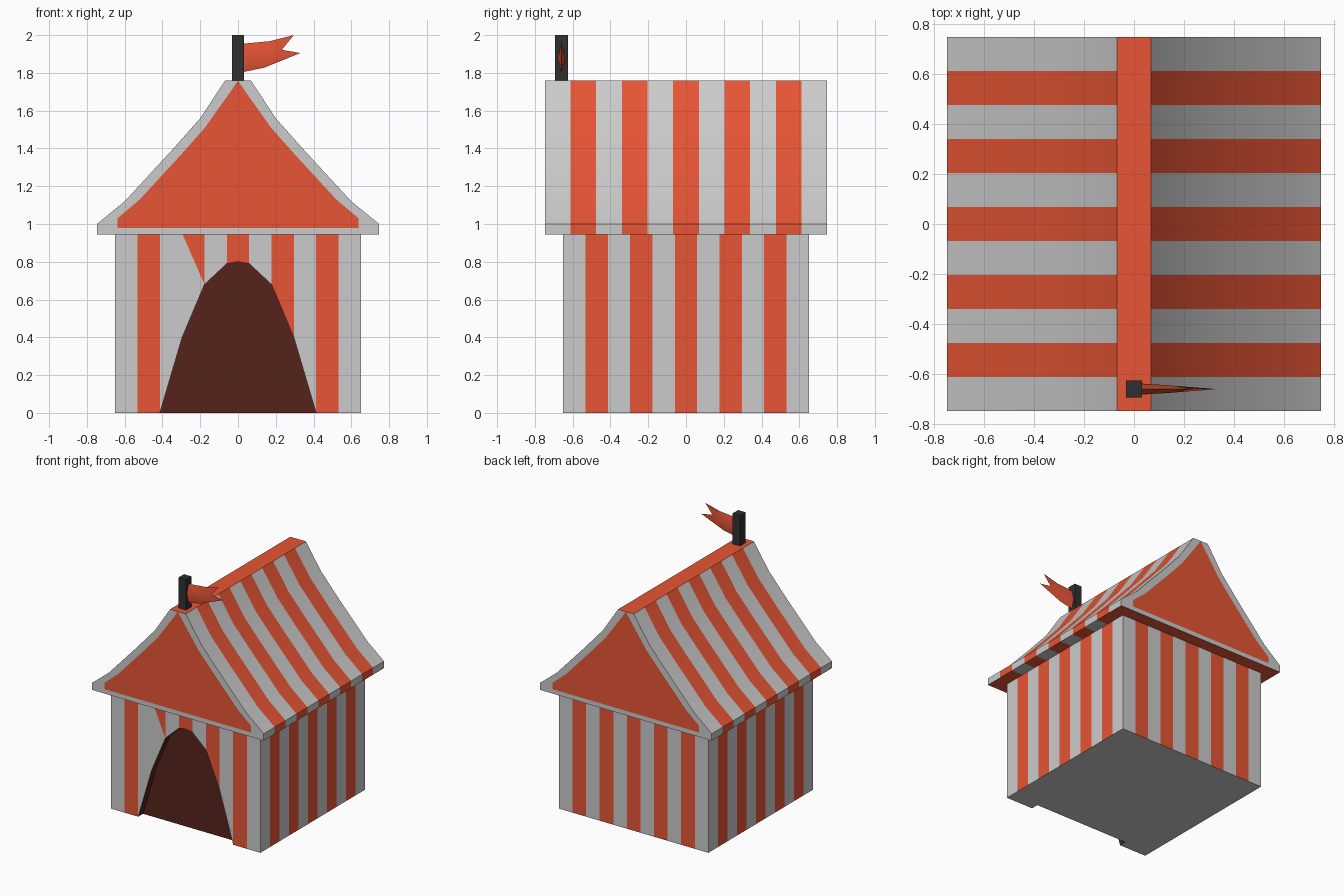
import bpy, bmesh, math

if "Cube" in bpy.data.objects:
    bpy.data.objects.remove(bpy.data.objects["Cube"])


def material(name, rgb):
    m = bpy.data.materials.new(name)
    m.diffuse_color = (*rgb, 1)
    m.use_nodes = True
    m.node_tree.nodes["Principled BSDF"].inputs["Base Color"].default_value = m.diffuse_color
    return m


WHITE = material("white_canvas", (0.8, 0.8, 0.8))
RED = material("red_canvas", (0.8, 0.09, 0.035))
DARK = material("dark_interior", (0.09, 0.017, 0.011))
BLACK = material("black_wood", (0.03, 0.03, 0.03))
MATS = [WHITE, RED, DARK, BLACK]


def build(name, polys, angle=35):
    """Join (points, material index) polygons into one welded mesh."""
    bm = bmesh.new()
    verts = {}
    for pts, mat in polys:
        vs = []
        for p in pts:
            key = tuple(round(c, 4) for c in p)
            if key not in verts:
                verts[key] = bm.verts.new(key)
            if verts[key] not in vs:
                vs.append(verts[key])
        if len(vs) > 2:
            bm.faces.new(vs).material_index = mat
    bmesh.ops.recalc_face_normals(bm, faces=bm.faces)
    me = bpy.data.meshes.new(name)
    bm.to_mesh(me)
    bm.free()
    for m in MATS:
        me.materials.append(m)
    ob = bpy.data.objects.new(name, me)
    bpy.context.collection.objects.link(ob)
    bpy.ops.object.select_all(action='DESELECT')
    ob.select_set(True)
    bpy.context.view_layer.objects.active = ob
    bpy.ops.object.shade_smooth_by_angle(angle=math.radians(angle))
    return ob


def mirrored(half):
    """Left half profile ending on the centre line -> full profile."""
    return half + [(-x, z) for x, z in half[-2::-1]]


N = 11

# Striped walls: two sides and the back
W, H, INNER = 0.65, 0.95, -0.59
e = [-W + 2 * W * i / N for i in range(N + 1)]
polys = []
for i in range(N):
    a, b = e[i], e[i + 1]
    for place in (lambda t, z: (W, t, z), lambda t, z: (-W, t, z), lambda t, z: (t, W, z)):
        polys.append(([place(a, 0), place(b, 0), place(b, H), place(a, H)], i % 2))

# Front wall with the arched doorway
door = mirrored([(e[2], 0), (e[3], 0.40), (e[4], 0.68), (e[5], 0.79), (0, 0.80)])
for i in range(N):
    a, b = e[i], e[i + 1]
    low = [(x, -W, z) for x, z in door if a - 1e-4 < x < b + 1e-4]
    if i in (0, 1, 9, 10):
        low = [(a, -W, 0), (b, -W, 0)]
    ta, tb = (a, -W, H), (b, -W, H)
    if i == 3:
        polys += [([low[0], low[1], ta], 0), ([low[1], tb, ta], 1)]
    else:
        polys.append((low + [tb, ta], i % 2))

# Shallow dark doorway recess
for (x0, z0), (x1, z1) in zip(door, door[1:]):
    polys.append(([(x0, -W, z0), (x1, -W, z1), (x1, INNER, z1), (x0, INNER, z0)], 2))
polys.append(([(x, INNER, z) for x, z in door], 2))

# Floor with door notch, and closed top
rest = [(W, y) for y in e[1:]] + [(x, W) for x in e[-2::-1]] + [(-W, y) for y in e[-2:0:-1]]
notch = [(x, -W) for x in e[:3]] + [(e[2], INNER), (e[9], INNER)] + [(x, -W) for x in e[9:]]
polys.append(([(x, y, 0) for x, y in notch + rest], 0))
polys.append(([(x, y, H) for x, y in [(x, -W) for x in e] + rest], 0))
build("striped_walls", polys)

# Roof: curved profile swept along the ridge in stripes
R = 0.747
outer = mirrored([(-R, 0.945), (-R, 1.0), (-0.60, 1.12), (-0.36, 1.38),
                  (-0.20, 1.56), (-0.068, 1.76), (0, 1.76)])
inner = mirrored([(-0.638, 0.98), (-0.638, 1.03), (-0.52, 1.13), (-0.29, 1.38),
                  (-0.175, 1.51), (-0.04, 1.70), (0, 1.76)])
s = [-R + 2 * R * i / N for i in range(N + 1)]
n = len(outer)
polys = []
for i in range(N):
    for k in range(n):
        (x0, z0), (x1, z1) = outer[k], outer[(k + 1) % n]
        ridge = z0 == z1 == 1.76
        end_underside = k == n - 1 and i in (0, N - 1)
        polys.append(([(x0, s[i], z0), (x1, s[i], z1), (x1, s[i + 1], z1), (x0, s[i + 1], z0)],
                      1 if ridge or end_underside else i % 2))

# Gable ends: white rim around a red panel
for y in (-R, R):
    polys.append(([(x, y, z) for x, z in inner], 1))
    for k in range(n):
        j = (k + 1) % n
        ring = [outer[k], outer[j], inner[j], inner[k]]
        polys.append(([(x, y, z) for x, z in ring], 0))
build("striped_roof", polys)

# Flag pole
bpy.ops.mesh.primitive_cube_add(size=1, location=(0, -0.66, 1.875))
pole = bpy.context.object
pole.name = "flag_pole"
pole.scale = (0.064, 0.068, 0.25)
pole.data.materials.append(BLACK)

# Swallow-tailed pennant, thick at the pole and thin at the tips
Y = -0.66
polys = []
top0, top1, tip_a = (0.03, Y, 1.955), (0.17, Y, 1.968), (0.295, Y, 2.0)
bot0, bot1, tip_b = (0.03, Y, 1.805), (0.14, Y, 1.828), (0.33, Y, 1.905)
cut = (0.232, Y, 1.922)
for side in (-1, 1):
    m0 = (0.03, Y + side * 0.022, 1.88)
    m1 = (0.155, Y + side * 0.014, 1.895)
    for quad in ([top0, m0, m1, top1], [m0, bot0, bot1, m1],
                 [top1, m1, cut, tip_a], [m1, bot1, tip_b, cut]):
        polys.append((quad, 1))
build("pennant", polys, 50)
